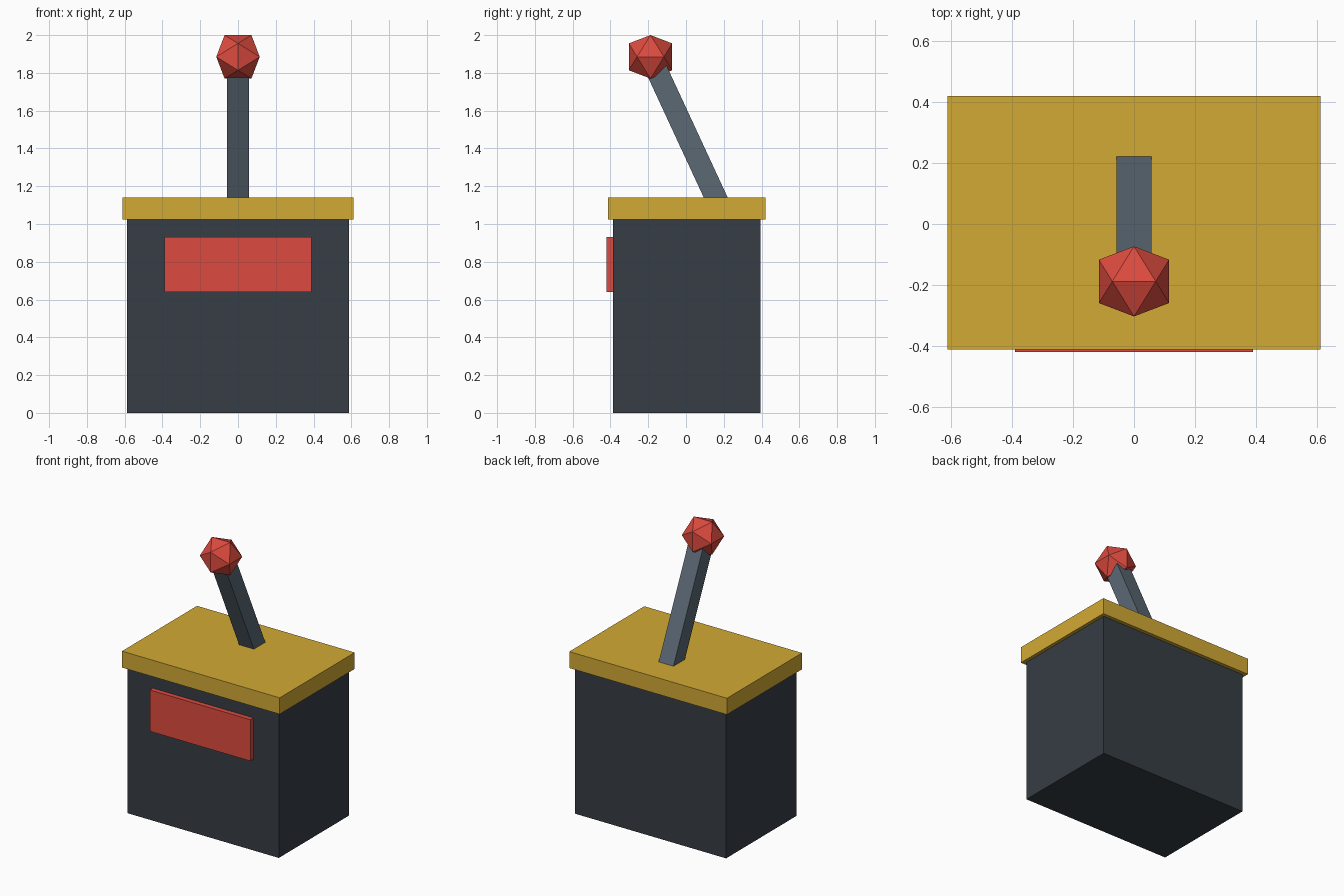
import bpy, bmesh
from mathutils import Vector, Matrix

if "Cube" in bpy.data.objects:
    bpy.data.objects.remove(bpy.data.objects["Cube"])


def material(name, rgb):
    m = bpy.data.materials.new(name)
    m.diffuse_color = (*rgb, 1)
    m.use_nodes = True
    m.node_tree.nodes["Principled BSDF"].inputs["Base Color"].default_value = m.diffuse_color
    return m


DARK = material("dark_slate", (0.037, 0.047, 0.058))
STEEL = material("steel", (0.105, 0.14, 0.175))
GOLD = material("gold", (0.65, 0.40, 0.035))
RED = material("red", (0.72, 0.07, 0.05))


def add_object(name, bm, mat):
    bmesh.ops.recalc_face_normals(bm, faces=bm.faces)
    mesh = bpy.data.meshes.new(name)
    bm.to_mesh(mesh)
    bm.free()
    mesh.materials.append(mat)
    obj = bpy.data.objects.new(name, mesh)
    bpy.context.collection.objects.link(obj)
    return obj


def box(name, size, centre, mat, rotation=Matrix()):
    bm = bmesh.new()
    scale = Matrix.Diagonal((*size, 1))
    bmesh.ops.create_cube(bm, size=1, matrix=Matrix.Translation(centre) @ rotation @ scale)
    return add_object(name, bm, mat)


# Housing, lid and front plate
box("housing", (1.174, 0.78, 1.025), (0, 0.004, 0.5125), DARK)
box("lid", (1.224, 0.832, 0.115), (0, 0.004, 1.0825), GOLD)
box("front_plate", (0.78, 0.05, 0.29), (0, -0.395, 0.785), RED)

# Square lever leaning forward from inside the lid to the knob centre
base, tip = Vector((0, 0.176, 1.1)), Vector((0, -0.188, 1.885))
lean = Vector((0, 0, 1)).rotation_difference(tip - base).to_matrix().to_4x4()
box("lever", (0.115, 0.115, (tip - base).length), (base + tip) / 2, STEEL, lean)

# Icosahedral knob: hull of three crossed golden rectangles
bm = bmesh.new()
long_half = 0.115
short_half = long_half / 1.618
for s in (-short_half, short_half):
    for l in (-long_half, long_half):
        for corner in ((s, 0, l), (l, s, 0), (0, l, s)):
            bm.verts.new(tip + Vector(corner))
bmesh.ops.convex_hull(bm, input=bm.verts)
add_object("knob", bm, RED)
